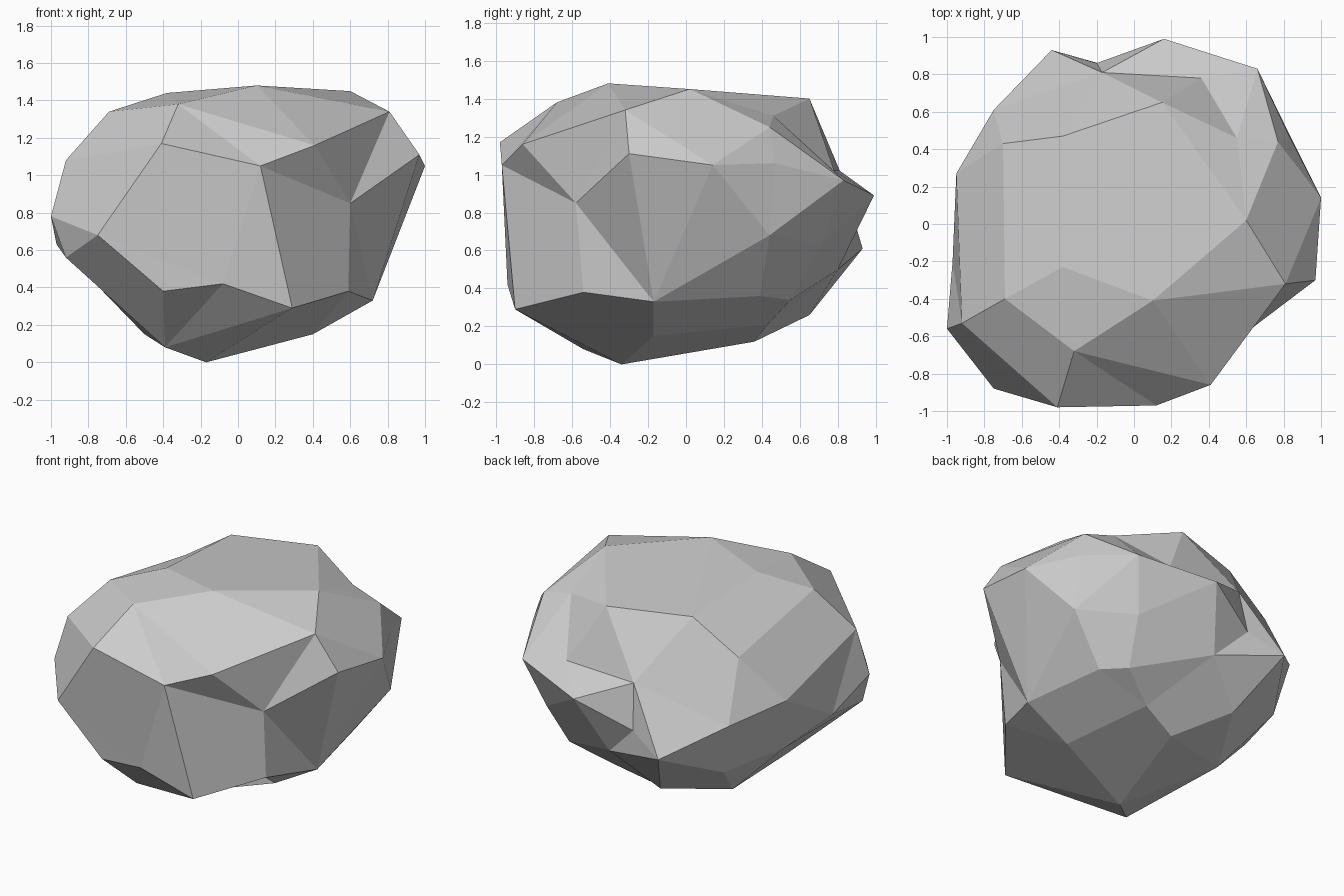
import bpy, bmesh
from mathutils import Vector

# Corner points of the boulder, in bands from the base to the crown
CORNERS = [
    # base
    (-.17, -.34, 0), (-.39, -.54, .08), (.4, -.17, .15), (0, .36, .12),
    (-.5, .21, .15), (-.26, .65, .26), (.26, .43, .21),
    # lower band
    (-.08, -.94, .42), (-.4, -.9, .38), (.29, -.9, .29), (.59, -.54, .38),
    (.72, -.17, .33), (.61, .39, .36), (.5, .55, .34), (.02, .8, .5),
    (-.67, .55, .44), (-.82, .1, .48), (-.92, -.6, .56),
    # middle band
    (-.75, -.88, .68), (-1, -.56, .78), (-.97, -.2, .63), (-.95, .27, .9),
    (-.75, .61, .8), (-.44, .93, .61), (-.2, .86, .72), (.16, .99, .89),
    (.66, .83, .97), (.56, .71, .63), (.85, .44, .68), (.6, -.58, .85),
    # upper band
    (-.41, -.98, 1.17), (.12, -.97, 1.05), (.41, -.86, 1.16), (.97, -.3, 1.11),
    (1, .14, 1.05), (.83, .47, 1.06), (-.92, -.53, 1.08), (-.7, .43, 1.19),
    (-.17, .81, 1.02), (.36, .78, 1.02),
    # crown
    (.1, -.41, 1.48), (-.38, -.23, 1.44), (.6, .02, 1.45), (.81, -.32, 1.34),
    (-.69, -.4, 1.34), (-.32, -.68, 1.38), (.55, .46, 1.31), (.15, .65, 1.4),
    (-.38, .47, 1.4), (.77, .44, 1.25),
]
CENTRE = Vector((0, 0, .74))


def rounded(p):
    """Push a corner most of the way onto a sphere, so the hull uses them all."""
    d = Vector(p) - CENTRE
    d.z *= 1.3
    return d.normalized() * d.length ** .08


# Skin the rounded corners, then move them back to their real places
bm = bmesh.new()
target = {}
for p in CORNERS:
    v = bm.verts.new(rounded(p))
    target[v] = Vector(p)
bmesh.ops.convex_hull(bm, input=bm.verts[:])
for v in bm.verts:
    v.co = target[v]
bmesh.ops.delete(bm, geom=[v for v in bm.verts if not v.link_faces], context='VERTS')
bmesh.ops.recalc_face_normals(bm, faces=bm.faces[:])

# Merge nearly flat triangle pairs into facets
bmesh.ops.join_triangles(bm, faces=bm.faces[:], angle_face_threshold=.25,
                         angle_shape_threshold=.7)

mesh = bpy.data.meshes.new("boulder")
bm.to_mesh(mesh)
bm.free()
boulder = bpy.data.objects.new("boulder", mesh)
bpy.context.collection.objects.link(boulder)
